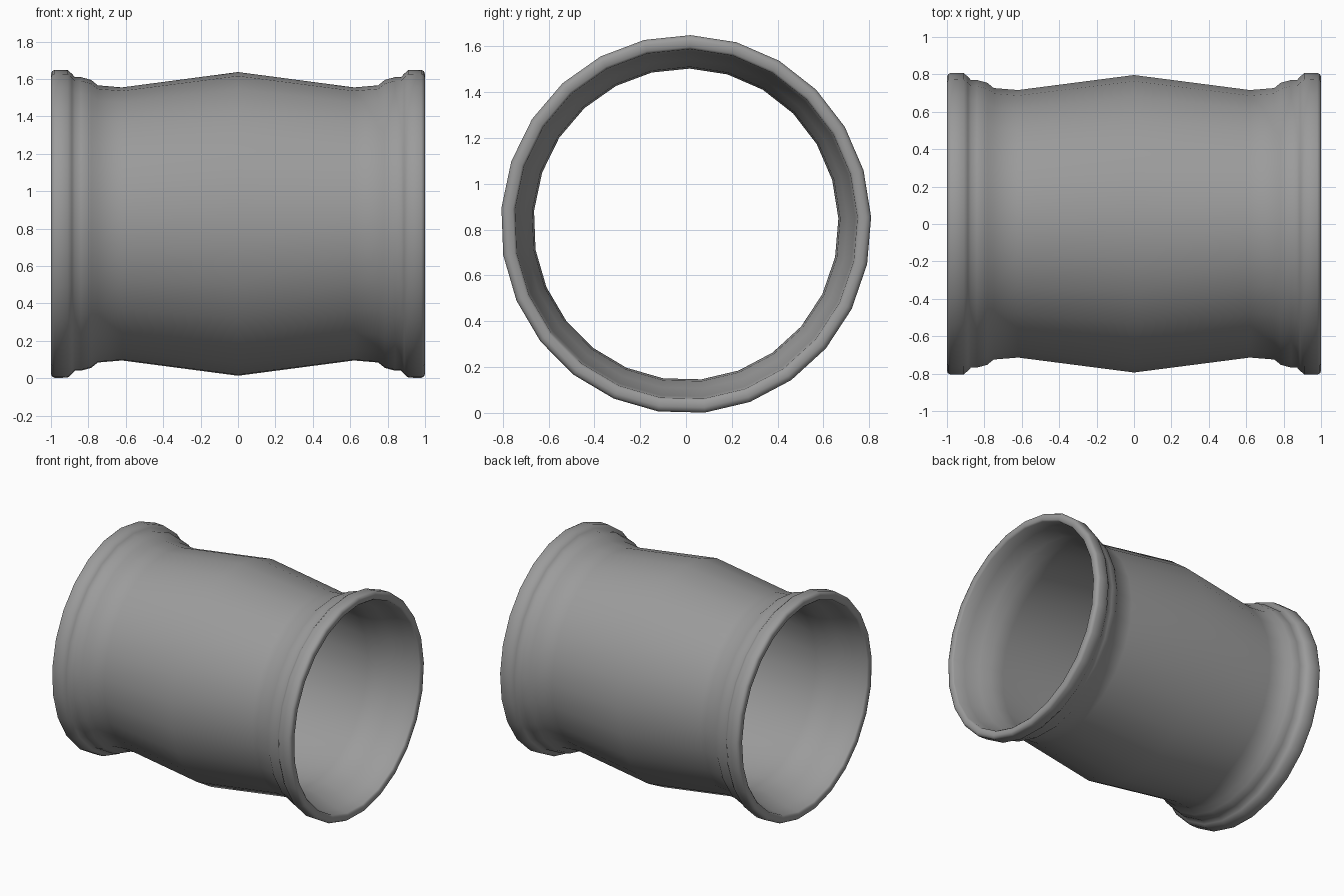
import bpy, bmesh, math

if "Cube" in bpy.data.objects:
    bpy.data.objects.remove(bpy.data.objects["Cube"])

SIDES = 25
CENTRE_Z = 0.823
Y_SCALE = 0.979
PHASE = math.radians(1.4)

# Half profiles (x, radius), from the middle to the end
outer = [(0, .814), (.62, .732), (.75, .743), (.785, .772), (.84, .787),
         (.872, .787), (.888, .805), (.91, .824), (.98, .826), (.995, .818), (1, .803)]
inner = [(1, .775), (.99, .765), (.9, .755), (.8, .72), (.72, .688), (.62, .68), (0, .775)]

# Closed cross-section, mirrored about x = 0
half = outer + inner
profile = half + [(-x, r) for x, r in reversed(half[1:-1])]

# Spin the cross-section round the x axis
bm = bmesh.new()
rings = []
for i in range(SIDES):
    a = PHASE + 2 * math.pi * i / SIDES
    rings.append([bm.verts.new((x, r * math.sin(a) * Y_SCALE, CENTRE_Z + r * math.cos(a)))
                  for x, r in profile])
n = len(profile)
for i in range(SIDES):
    a, b = rings[i], rings[(i + 1) % SIDES]
    for j in range(n):
        k = (j + 1) % n
        bm.faces.new((a[j], a[k], b[k], b[j]))
bmesh.ops.recalc_face_normals(bm, faces=bm.faces)

# Pipe coupling
mesh = bpy.data.meshes.new("pipe_coupling")
bm.to_mesh(mesh)
bm.free()
pipe = bpy.data.objects.new("pipe_coupling", mesh)
bpy.context.collection.objects.link(pipe)

# Dark grey metal
metal = bpy.data.materials.new("dark_grey")
metal.diffuse_color = (.33, .33, .33, 1)
metal.use_nodes = True
metal.node_tree.nodes["Principled BSDF"].inputs["Base Color"].default_value = metal.diffuse_color
mesh.materials.append(metal)

bpy.context.view_layer.objects.active = pipe
pipe.select_set(True)
bpy.ops.object.shade_smooth_by_angle(angle=math.radians(50))
